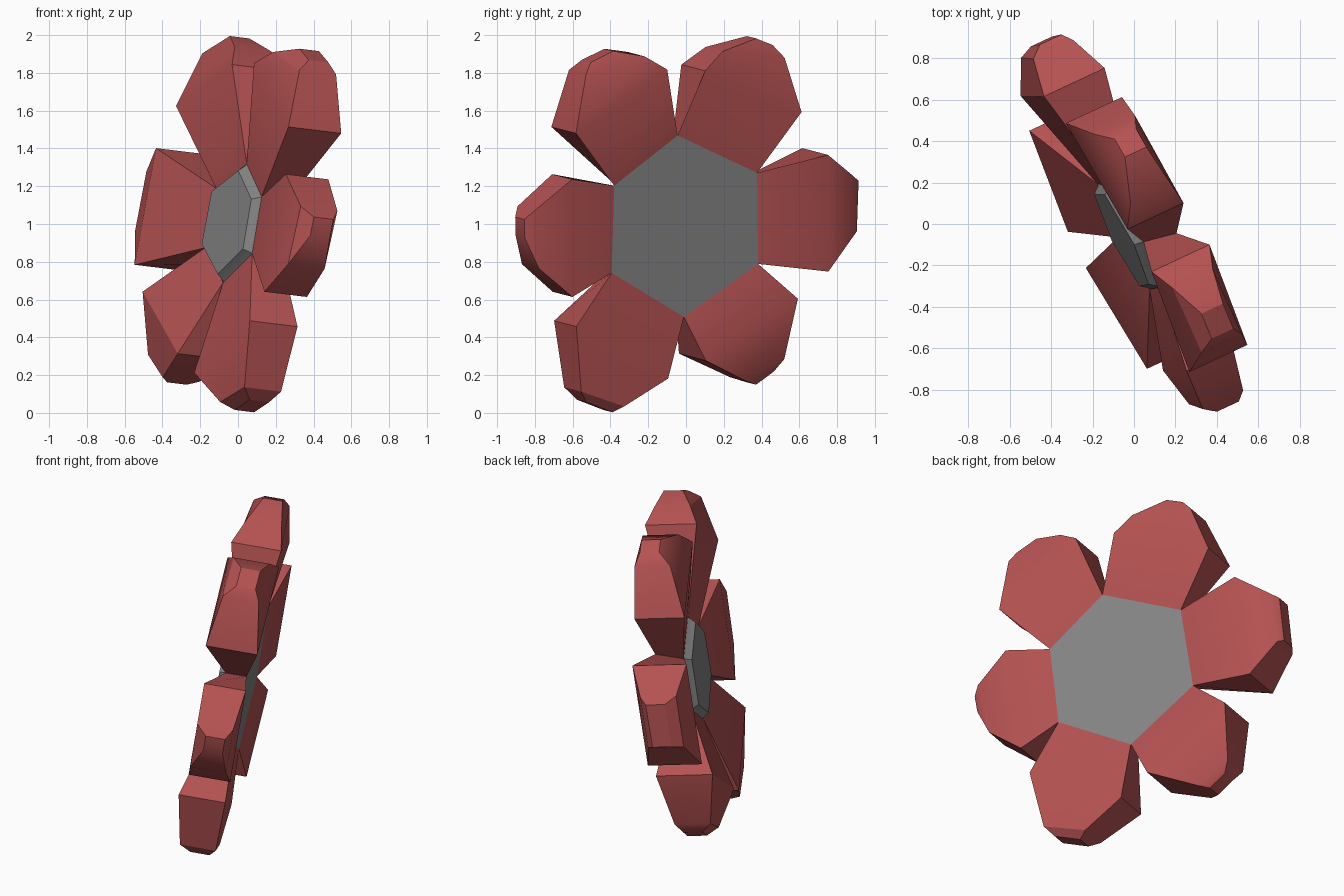
import bpy, bmesh, math
from mathutils import Vector

if "Cube" in bpy.data.objects:
    bpy.data.objects.remove(bpy.data.objects["Cube"])


def material(name, rgb):
    m = bpy.data.materials.new(name)
    m.use_nodes = True
    m.diffuse_color = (*rgb, 1)
    m.node_tree.nodes["Principled BSDF"].inputs["Base Color"].default_value = (*rgb, 1)
    return m


RED = material("petal red", (0.46, 0.084, 0.084))
GREY = material("centre grey", (0.235, 0.235, 0.235))

# Flower frame: up and side span the slightly leaning petal plane, back is the depth
CENTRE = Vector((0, -0.01, 0.995))
BACK = Vector((0.9, 0.42, -0.11)).normalized()
SIDE = Vector((0, 0, 1)).cross(BACK).normalized()
UP = BACK.cross(SIDE) + BACK * 0.05
SIDE = SIDE - BACK * 0.03
CORNER_ANGLES = [-10, 55, 115, 177, 239, 296]


def place(u, v, n):
    return CENTRE + UP * u + SIDE * v + BACK * n


def corner(i, radius, n):
    """Corner i of the central hexagon, which sits a little to one side."""
    a = math.radians(CORNER_ANGLES[i % 6])
    return radius * math.cos(a) + 0.007, radius * math.sin(a) - 0.033, n


def hexagon(radius, n):
    return [corner(i, radius, n) for i in range(6)]


def slab(left, right, back, front):
    """Four-cornered cross-section of a petal."""
    return [(*left, back), (*right, back), (*right, front), (*left, front)]


def loft(name, sections, mat):
    """Join rings of points with quads and cap both ends."""
    bm = bmesh.new()
    rings = [[bm.verts.new(place(*p)) for p in s] for s in sections]
    count = len(rings[0])
    for a, b in zip(rings, rings[1:]):
        for i in range(count):
            j = (i + 1) % count
            bm.faces.new((a[i], a[j], b[j], b[i]))
    bm.faces.new(rings[0])
    bm.faces.new(rings[-1])
    bmesh.ops.recalc_face_normals(bm, faces=bm.faces)
    mesh = bpy.data.meshes.new(name)
    bm.to_mesh(mesh)
    bm.free()
    mesh.materials.append(mat)
    ob = bpy.data.objects.new(name, mesh)
    bpy.context.collection.objects.link(ob)
    bpy.ops.object.select_all(action="DESELECT")
    ob.select_set(True)
    bpy.context.view_layer.objects.active = ob
    bpy.ops.object.shade_smooth_by_angle(angle=math.radians(30))


# Centre: wide flat back narrowing to a small bevelled front
loft("flower_centre", [hexagon(0.49, 0.09), hexagon(0.475, 0.075),
                       hexagon(0.31, -0.05), hexagon(0.28, -0.085)], GREY)

# Petals: back and front depth, then left and right points of shoulder, tip and cap
petals = {
    "upper_back": (0.13, -0.17, (0.84, 0.0), (0.617, 0.588), (0.94, 0.11), (0.905, 0.48), (1.005, 0.32), (0.97, 0.42)),
    "back": (0.155, -0.17, (0.39, 0.75), (-0.235, 0.80), (0.27, 0.935), (-0.045, 0.965), (0.24, 0.985), (-0.03, 0.995)),
    "lower_back": (0.155, -0.185, (-0.38, 0.63), (-0.71, 0.11), (-0.71, 0.60), (-0.83, 0.39), (-0.78, 0.56), (-0.85, 0.46)),
    "lower_front": (0.11, -0.17, (-0.81, -0.085), (-0.53, -0.65), (-0.96, -0.33), (-0.88, -0.59), (-0.995, -0.38), (-0.94, -0.54)),
    "front": (0.12, -0.13, (-0.37, -0.69), (0.26, -0.74), (-0.22, -0.89), (0.09, -0.94), (-0.06, -0.97), (0.04, -0.98)),
    "upper_front": (0.15, -0.16, (0.51, -0.75), (0.85, -0.235), (0.82, -0.69), (0.915, -0.35), (0.88, -0.65), (0.94, -0.52)),
}
for i, (name, (back, front, *pts)) in enumerate(petals.items()):
    root = [corner(i, 0.49, 0.09), corner(i + 1, 0.49, 0.09),
            corner(i + 1, 0.32, -0.045), corner(i, 0.32, -0.045)]
    shoulder = slab(pts[0], pts[1], back, front)
    tip = slab(pts[2], pts[3], 0.1, -0.115)
    cap = slab(pts[4], pts[5], 0.065, -0.05)
    loft(name + "_petal", [root, shoulder, tip, cap], RED)
